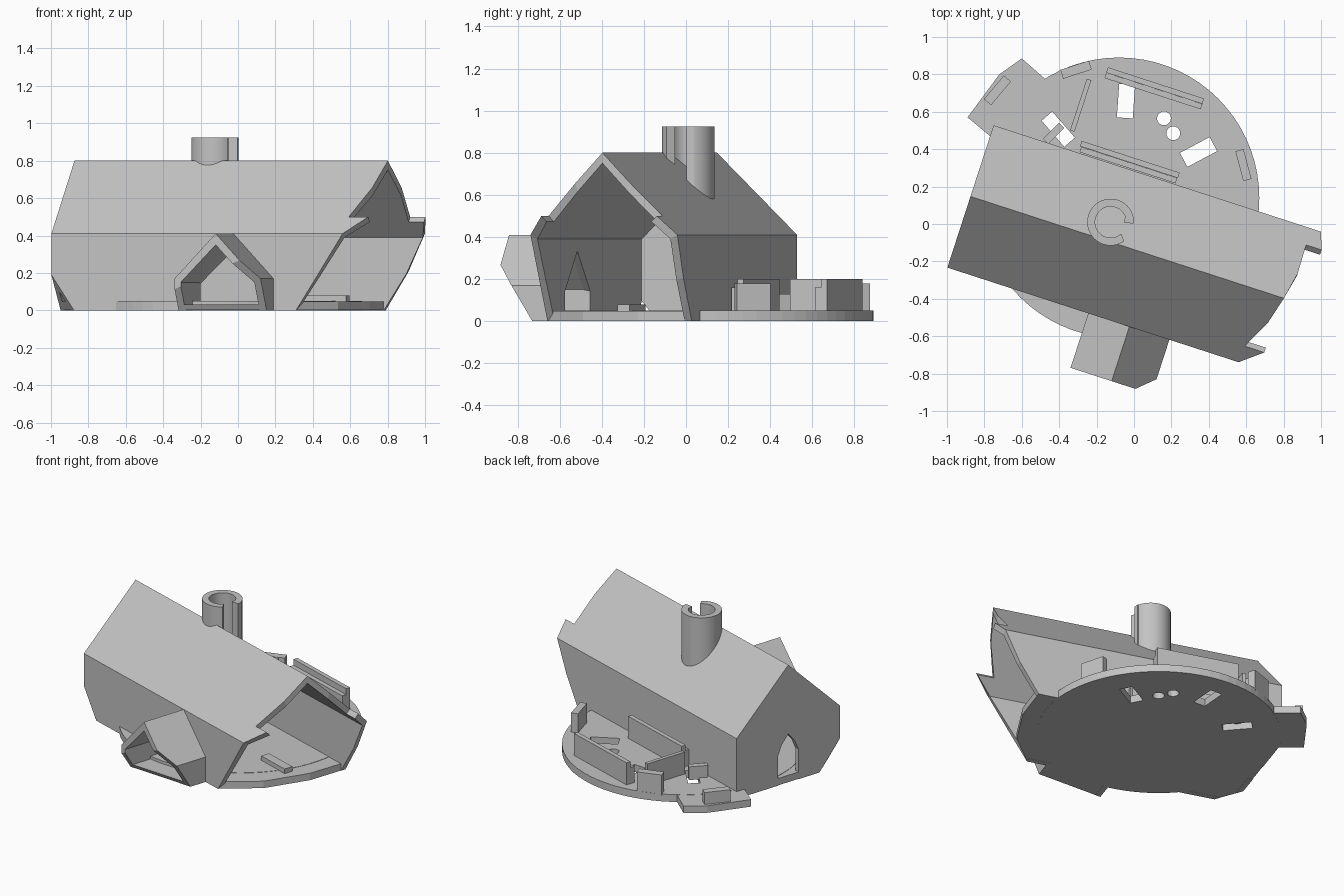
import bpy, bmesh
from math import radians, sin, cos
from mathutils import Vector

if "Cube" in bpy.data.objects:
    bpy.data.objects.remove(bpy.data.objects["Cube"])

stone = bpy.data.materials.new("light_grey")
stone.use_nodes = True
GREY = (0.55, 0.55, 0.55, 1)
stone.diffuse_color = GREY
stone.node_tree.nodes["Principled BSDF"].inputs["Base Color"].default_value = GREY
TURN = radians(-18)   # the house is turned on its round base


def prism(name, outline, place, clips=(), turn=TURN, smooth=False):
    """Solid between two mapped copies of an outline, trimmed by planes."""
    bm = bmesh.new()
    lower, upper = [[bm.verts.new(place(a, b, k)) for a, b in outline] for k in (0, 1)]
    bm.faces.new(lower)
    bm.faces.new(upper[::-1])
    n = len(outline)
    for i in range(n):
        j = (i + 1) % n
        bm.faces.new((lower[j], lower[i], upper[i], upper[j]))
    bmesh.ops.recalc_face_normals(bm, faces=bm.faces)
    for p, q, r, inside in clips:
        p, q, r, inside = map(Vector, (p, q, r, inside))
        normal = (q - p).cross(r - p)
        if normal.dot(inside - p) > 0:
            normal.negate()
        cut = bmesh.ops.bisect_plane(bm, geom=bm.verts[:] + bm.edges[:] + bm.faces[:],
                                     plane_co=p, plane_no=normal, clear_outer=True)
        edges = [e for e in cut["geom_cut"] if isinstance(e, bmesh.types.BMEdge)]
        if edges:
            bmesh.ops.holes_fill(bm, edges=[e for e in bm.edges if e.is_boundary])
    bmesh.ops.recalc_face_normals(bm, faces=bm.faces)
    mesh = bpy.data.meshes.new(name)
    bm.to_mesh(mesh)
    bm.free()
    mesh.materials.append(stone)
    obj = bpy.data.objects.new(name, mesh)
    bpy.context.collection.objects.link(obj)
    obj.rotation_euler.z = turn
    if smooth:
        bpy.ops.object.select_all(action="DESELECT")
        obj.select_set(True)
        bpy.context.view_layer.objects.active = obj
        bpy.ops.object.shade_smooth_by_angle(angle=radians(30))
    return obj


def upright(z0, z1):
    return lambda a, b, k: (a, b, (z0, z1)[k])


def arc(cx, cy, r, start=0, end=360, n=48):
    return [(cx + r * cos(radians(start + (end - start) * i / n)),
             cy + r * sin(radians(start + (end - start) * i / n))) for i in range(n)]


def bar(cx, cy, length, width, angle):
    c, s = cos(radians(angle)), sin(radians(angle))
    return [(cx + c * x - s * y, cy + s * x + c * y) for x, y in
            ((-length / 2, -width / 2), (length / 2, -width / 2),
             (length / 2, width / 2), (-length / 2, width / 2))]


# House shell: mitred panels between an outer and an inner section
MID, LEFT = -0.13, -0.877
outer = [(-0.4, 0), (-0.4, 0.41), (0, 0.8), (0.4, 0.41), (0.4, 0)]
inner = [(-0.365, 0), (-0.365, 0.39), (0, 0.75), (0.365, 0.39), (0.365, 0)]


def panel_map(i, j):
    def place(s, w, k):
        sec = (outer, inner)[k]
        t = sec[i][0] * (1 - w) + sec[j][0] * w
        z = sec[i][1] * (1 - w) + sec[j][1] * w
        return (s, MID + t, z)
    return place


corner = ((LEFT, -0.53, 0.19), (-0.75, -0.53, 0), (LEFT, -0.37, 0), (0, 0, 0.3))
door = [(-0.05, 0), (-0.05, 0.15), (0.146, 0.35), (0.335, 0.15), (0.335, 0)]
prism("front_wall", [(LEFT, 0)] + [(s, z / 0.41) for s, z in door] +
      [(0.498, 0), (0.625, 0.48), (0.76, 1), (LEFT, 1)], panel_map(0, 1), [corner])
prism("front_roof", [(LEFT, 0), (0.76, 0), (0.875, 0.23), (0.765, 0.23),
                     (0.845, 0.63), (0.885, 1), (LEFT, 1)], panel_map(1, 2))
prism("back_roof", [(LEFT, 0), (0.963, 0), (0.997, 0.23), (0.91, 0.23),
                    (0.914, 0.63), (0.885, 1), (LEFT, 1)], panel_map(3, 2))
prism("back_wall", [(LEFT, 0), (0.743, 0), (0.87, 0.5), (0.963, 1), (LEFT, 1)],
      panel_map(4, 3))

# Closed gable with a pointed doorway
arch = [(0.08, 0.03), (0.08, 0.2), (0.05, 0.27), (0, 0.33),
        (-0.05, 0.27), (-0.08, 0.2), (-0.08, 0.03)]
prism("gable_wall", inner + [(0.08, 0)] + arch + [(-0.08, 0)],
      lambda t, z, k: (LEFT + 0.035 * k, MID + t, z), [corner])
prism("house_floor", [(-0.875, 0.268), (0.743, 0.268), (0.74, 0), (0.66, -0.3),
                      (0.498, -0.528), (-0.875, -0.528)], upright(0.001, 0.048), [corner])

# Gabled porch with trimmed lower corners
porch = [(-0.085, 0), (-0.085, 0.17), (0.146, 0.41), (0.371, 0.17), (0.371, 0)]
trims = [((0.281, -0.836, 0.268), (0.371, -0.752, 0.17), (0.371, -0.647, 0), (0.1, -0.5, 0.2)),
         ((-0.085, -0.837, 0.09), (-0.085, -0.77, 0), (0.2, -0.77, 0), (0.1, -0.5, 0.2))]
prism("porch_shell", porch + door[::-1],
      lambda s, z, k: (s, (-0.836, -0.528)[k], z), trims)
prism("porch_floor", [(-0.07, -0.835), (0.36, -0.835), (0.36, -0.5), (-0.07, -0.5)],
      upright(0.001, 0.03), trims)

# Broken round chimney
prism("chimney", arc(-0.125, 0.01, 0.125, 5, 312) + arc(-0.125, 0.01, 0.083, 312, 5),
      upright(0.575, 0.925), turn=0, smooth=True)
prism("chimney_lip", bar(-0.025, 0.022, 0.05, 0.035, -5), upright(0.62, 0.925), turn=0)

# Round base with openings
base = prism("round_base", arc(-0.08, 0.14, 0.75, n=72), upright(0, 0.05), turn=0)
openings = [bar(-0.043, 0.657, 0.085, 0.18, -4), bar(0.345, 0.385, 0.18, 0.085, 28),
            bar(-0.405, 0.507, 0.185, 0.075, -49),
            arc(0.16, 0.565, 0.037, n=20), arc(0.21, 0.485, 0.037, n=20)]
bpy.context.view_layer.objects.active = base
for shape in openings:
    cutter = prism("opening_cutter", shape, upright(-0.1, 0.2), turn=0)
    cutter.hide_render = True
    mod = base.modifiers.new("opening", "BOOLEAN")
    mod.operation, mod.solver, mod.object = "DIFFERENCE", "EXACT", cutter
    bpy.ops.object.modifier_apply(modifier=mod.name)
    bpy.data.objects.remove(cutter)

prism("side_terrace", [(-0.45, 0.72), (-0.48, 0.78), (-0.6, 0.885), (-0.72, 0.8),
                       (-0.89, 0.57), (-0.77, 0.47)], upright(0.001, 0.049), turn=0)

# Low courtyard walls and ledges: centre, length, width, angle, top
low_walls = {
    "yard_back_wall": (0.113, 0.74, 0.54, 0.03, -18, 0.2),
    "yard_back_ledge": (0.104, 0.711, 0.54, 0.03, -18, 0.16),
    "yard_house_wall": (-0.022, 0.345, 0.55, 0.03, -18, 0.2),
    "yard_house_ledge": (-0.03, 0.315, 0.54, 0.03, -18, 0.16),
    "yard_left_wall": (-0.285, 0.635, 0.29, 0.025, 72, 0.2),
    "yard_right_wall": (0.585, 0.315, 0.165, 0.045, -75, 0.18),
    "outer_back_wall": (-0.31, 0.825, 0.16, 0.05, 18, 0.18),
    "terrace_wall": (-0.73, 0.715, 0.165, 0.05, 50, 0.13),
    "yard_corner_wall": (-0.43, 0.485, 0.12, 0.04, 45, 0.13),
}
for name, (cx, cy, length, width, angle, top) in low_walls.items():
    prism(name, bar(cx, cy, length, width, angle), upright(0.04, top), turn=0)

# Bench inside the open end
prism("inner_bench", bar(0.53, -0.1, 0.24, 0.06, 0), upright(0.04, 0.08))
